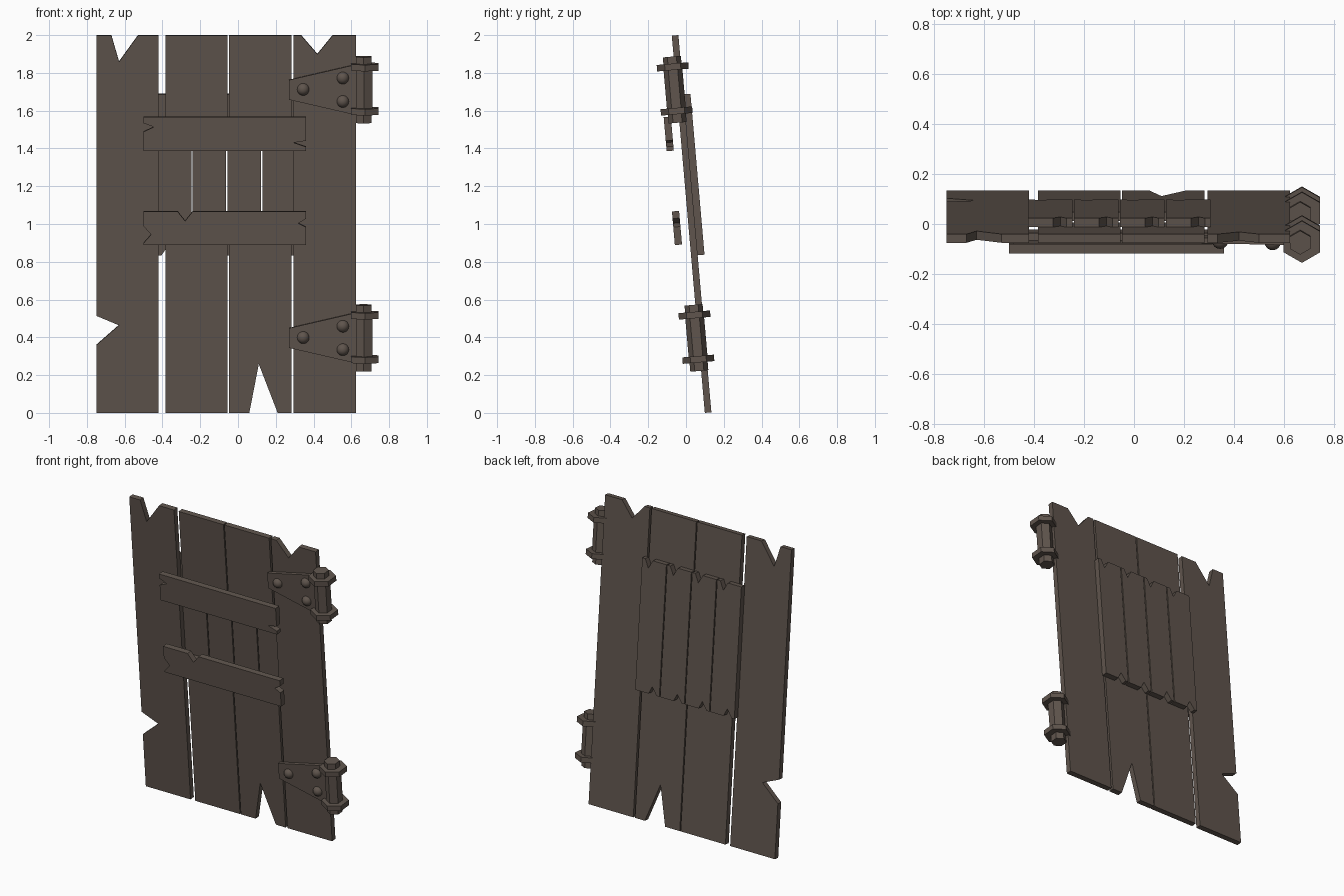
import bpy, bmesh, math
from mathutils import Matrix, Vector

if "Cube" in bpy.data.objects:
    bpy.data.objects.remove(bpy.data.objects["Cube"])

TILT = math.radians(5)
S, C = math.sin(TILT), math.cos(TILT)
# the door leans back-to-front: local z runs up the leaning planks
LEAN = Matrix.Translation((0, 0.117, 0.0015)) @ Matrix.Rotation(TILT, 4, 'X')

wood = bpy.data.materials.new("weathered_brown")
wood.diffuse_color = (0.115, 0.09, 0.074, 1)
wood.use_nodes = True
wood.node_tree.nodes["Principled BSDF"].inputs["Base Color"].default_value = wood.diffuse_color


def finish(name, bm):
    bmesh.ops.recalc_face_normals(bm, faces=bm.faces)
    me = bpy.data.meshes.new(name)
    bm.to_mesh(me)
    bm.free()
    me.materials.append(wood)
    ob = bpy.data.objects.new(name, me)
    ob.matrix_world = LEAN
    bpy.context.collection.objects.link(ob)
    return ob


def up(z, v):
    """world height -> height along the leaning door at depth v"""
    return (z - 0.0015 - v * S) / C


def board(name, outline, v0, v1):
    """extrude a front outline (x, world z) between depths v0 and v1"""
    vm = (v0 + v1) / 2
    bm = bmesh.new()
    face = bm.faces.new([bm.verts.new((x, v0, up(z, vm))) for x, z in outline])
    ext = bmesh.ops.extrude_face_region(bm, geom=[face])
    moved = [g for g in ext['geom'] if isinstance(g, bmesh.types.BMVert)]
    bmesh.ops.translate(bm, verts=moved, vec=(0, v1 - v0, 0))
    return finish(name, bm)


# main planks, the middle two split around the window
T = 0.0175
B, H = 0.0015, 1.9985
board("left_plank", [(-.75, B), (-.42, B), (-.42, H), (-.53, H), (-.63, 1.86), (-.67, H),
                     (-.75, H), (-.75, .515), (-.63, .465), (-.75, .36)], -T, T)
board("right_plank", [(.295, B), (.625, B), (.625, H), (.5, H), (.42, 1.9), (.335, H),
                      (.295, H)], -T, T)
board("lower_plank_a", [(-.385, B), (-.055, B), (-.055, 1), (-.385, 1)], -T, T)
board("lower_plank_b", [(-.048, B), (.06, B), (.11, .26), (.21, B), (.282, B),
                        (.282, 1), (-.048, 1)], -T, T)
for n, x in (("a", -.385), ("b", -.048)):
    board("upper_plank_" + n, [(x, 1.46), (x + .33, 1.46), (x + .33, H), (x, H)], -T, T)

# short boards closing the window from behind
for i in range(4):
    x = -.425 + i * .1845
    z0, z1 = .836, 1.688
    board(f"back_board_{i + 1}", [
        (x, z0), (x + .02, z0), (x + .055, z0 + .05), (x + .08, z0), (x + .178, z0),
        (x + .178, z1), (x + .155, z1), (x + .13, z1 - .055), (x + .1, z1), (x, z1)], T, .054)

# cross boards standing off the front
board("upper_cross_board", [(-.5, 1.387), (.36, 1.387), (.36, 1.41), (.295, 1.432), (.36, 1.442),
                            (.36, 1.567), (-.5, 1.567), (-.5, 1.535), (-.445, 1.515), (-.5, 1.49)],
      -.098, -.06)
board("lower_cross_board", [(-.5, .89), (.36, .89), (.36, .985), (.32, 1.005), (.36, 1.03),
                            (.36, 1.068), (-.24, 1.068), (-.28, 1.017), (-.32, 1.068),
                            (-.5, 1.068), (-.5, .99), (-.46, .945), (-.5, .9)], -.098, -.06)


def hex_bar(name, x, z0, z1, r):
    """six-sided bar along the hinge axis, corners facing front and back"""
    v = -.027
    a, b = up(z0, v), up(z1, v)
    bm = bmesh.new()
    bmesh.ops.create_cone(bm, cap_ends=True, segments=6, radius1=r, radius2=r, depth=b - a,
                          matrix=Matrix.Translation((x, v, (a + b) / 2)))
    pts = [math.atan2(p.co.y - v, p.co.x - x) for p in bm.verts]
    if min(abs(abs(t) - math.pi / 2) for t in pts) > .1:
        bmesh.ops.rotate(bm, verts=bm.verts, cent=Vector((x, v, 0)),
                         matrix=Matrix.Rotation(math.pi / 6, 3, 'Z'))
    return finish(name, bm)


# hinges: plate, pin, barrel, two collars, three bolts
for label, z in (("top", 1.711), ("bottom", .397)):
    board(label + "_hinge_plate", [(.27, z - .052), (.63, z - .135), (.63, z + .135), (.27, z + .052)],
          -.04, -T)
    hex_bar(label + "_hinge_pin", .665, z - .175, z + .175, .048)
    hex_bar(label + "_hinge_barrel", .668, z - .11, z + .11, .05)
    for n, dz in (("upper", .121), ("lower", -.113)):
        hex_bar(f"{label}_hinge_{n}_collar", .672, z + dz - .017, z + dz + .017, .084)
    for i, (x, dz) in enumerate(((.345, .002), (.555, .062), (.555, -.062))):
        bm = bmesh.new()
        bmesh.ops.create_uvsphere(bm, u_segments=16, v_segments=10, radius=.033,
                                  matrix=Matrix.Translation((x, -.034, up(z + dz, -.034))))
        for f in bm.faces:
            f.smooth = True
        finish(f"{label}_hinge_bolt_{i + 1}", bm)
